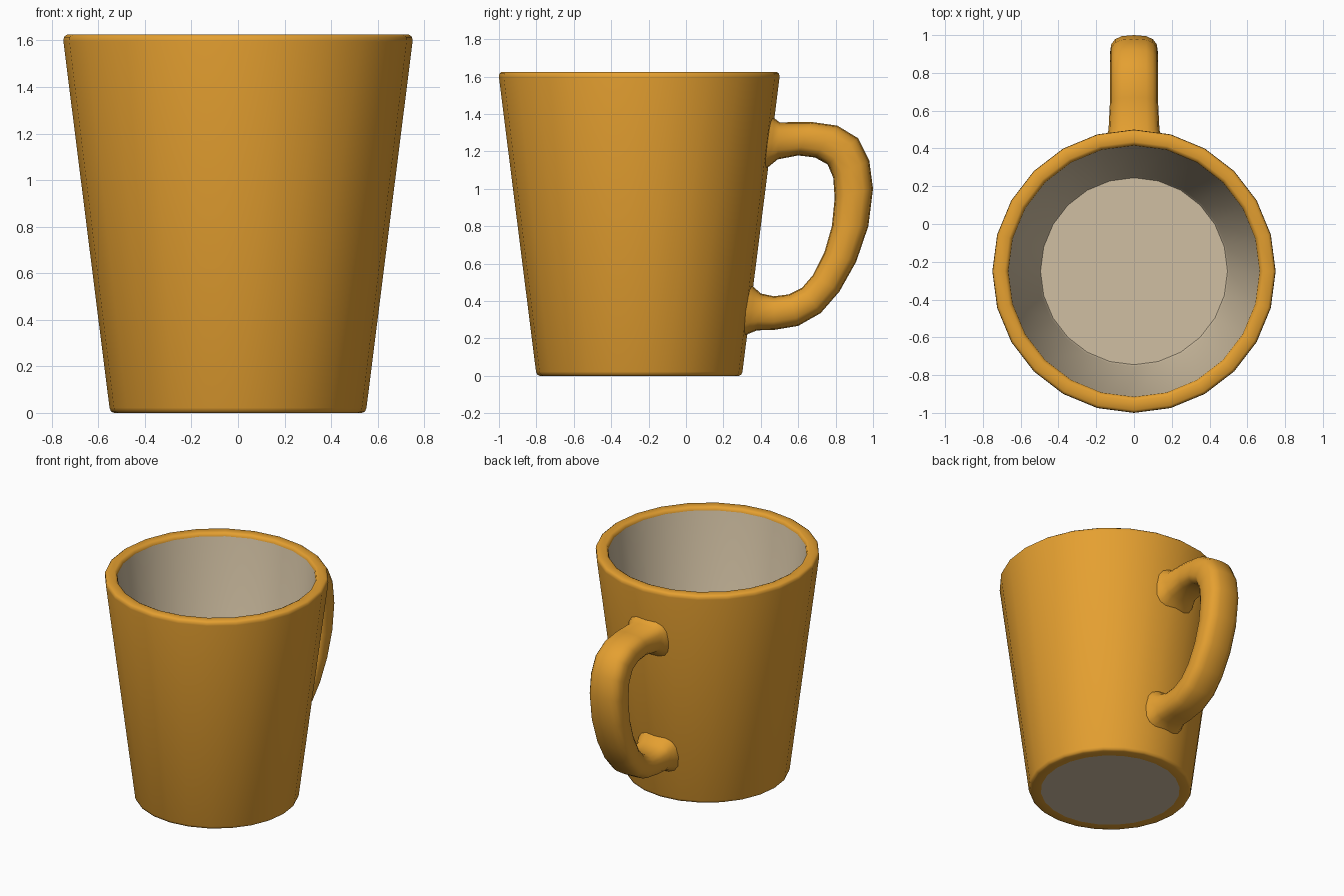
import bpy, bmesh, math
from mathutils import Vector

if "Cube" in bpy.data.objects:
    bpy.data.objects.remove(bpy.data.objects["Cube"])


def material(name, rgb):
    m = bpy.data.materials.new(name)
    m.diffuse_color = (*rgb, 1)
    m.use_nodes = True
    m.node_tree.nodes["Principled BSDF"].inputs["Base Color"].default_value = m.diffuse_color
    return m


orange = material("orange glaze", (0.78, 0.35, 0.03))
cream = material("cream clay", (0.63, 0.52, 0.36))


def loft(name, rings, mats, ring_mat):
    """Skin closed rings in order and cap both ends; ring_mat gives the material of each band."""
    bm = bmesh.new()
    loops = [[bm.verts.new(p) for p in ring] for ring in rings]
    n = len(loops[0])
    for k, (a, b) in enumerate(zip(loops, loops[1:])):
        for i in range(n):
            j = (i + 1) % n
            bm.faces.new((a[i], a[j], b[j], b[i])).material_index = ring_mat(k)
    bm.faces.new(loops[0][::-1]).material_index = ring_mat(-1)
    bm.faces.new(loops[-1]).material_index = ring_mat(len(rings) - 1)
    bmesh.ops.recalc_face_normals(bm, faces=bm.faces)
    me = bpy.data.meshes.new(name)
    bm.to_mesh(me)
    bm.free()
    for m in mats:
        me.materials.append(m)
    ob = bpy.data.objects.new(name, me)
    bpy.context.collection.objects.link(ob)
    bpy.ops.object.select_all(action='DESELECT')
    ob.select_set(True)
    bpy.context.view_layer.objects.active = ob
    bpy.ops.object.shade_smooth_by_angle(angle=math.radians(50))
    return ob


# Cup: one turned profile from underside, up the outside, over the rim, down to the floor
profile = [(0.47, 0), (0.532, 0), (0.546, 0.006), (0.552, 0.022),
           (0.75, 1.595), (0.748, 1.615), (0.735, 1.625),
           (0.685, 1.625), (0.671, 1.618), (0.665, 1.60),
           (0.505, 0.085), (0.495, 0.07)]
SIDES = 24
turns = [2 * math.pi * i / SIDES for i in range(SIDES)]
cup_rings = [[(r * math.cos(t), r * math.sin(t) - 0.25, z) for t in turns]
             for r, z in profile]
loft("cup", cup_rings, [orange, cream], lambda k: 0 if 0 <= k < 9 else 1)

# Handle: outer y, z, inner y, z and half width of each cross-section
sections = [(0.445, 1.395, 0.41, 1.09, 0.165), (0.475, 1.375, 0.445, 1.12, 0.15),
            (0.50, 1.355, 0.49, 1.157, 0.135),
            (0.67, 1.357, 0.60, 1.178, 0.128), (0.81, 1.337, 0.69, 1.167, 0.128),
            (0.92, 1.27, 0.757, 1.13, 0.128), (0.98, 1.15, 0.787, 1.06, 0.128),
            (1.00, 1.00, 0.795, 0.95, 0.128), (0.975, 0.80, 0.78, 0.80, 0.128),
            (0.91, 0.61, 0.74, 0.66, 0.128), (0.82, 0.45, 0.68, 0.54, 0.128),
            (0.72, 0.335, 0.62, 0.47, 0.128), (0.60, 0.267, 0.55, 0.435, 0.128),
            (0.47, 0.245, 0.47, 0.425, 0.128), (0.38, 0.243, 0.40, 0.44, 0.135),
            (0.335, 0.225, 0.367, 0.47, 0.15), (0.295, 0.20, 0.33, 0.50, 0.165)]


def rounded(v):
    return math.copysign(abs(v) ** 0.7, v)


handle_rings = []
for oy, oz, iy, iz, w in sections:
    outer, inner = Vector((0, oy, oz)), Vector((0, iy, iz))
    mid, half = (outer + inner) / 2, (outer - inner) / 2
    handle_rings.append([mid + half * rounded(math.sin(a)) + Vector((w * rounded(math.cos(a)), 0, 0))
                         for a in (2 * math.pi * i / 16 for i in range(16))])
loft("handle", handle_rings, [orange], lambda k: 0)
